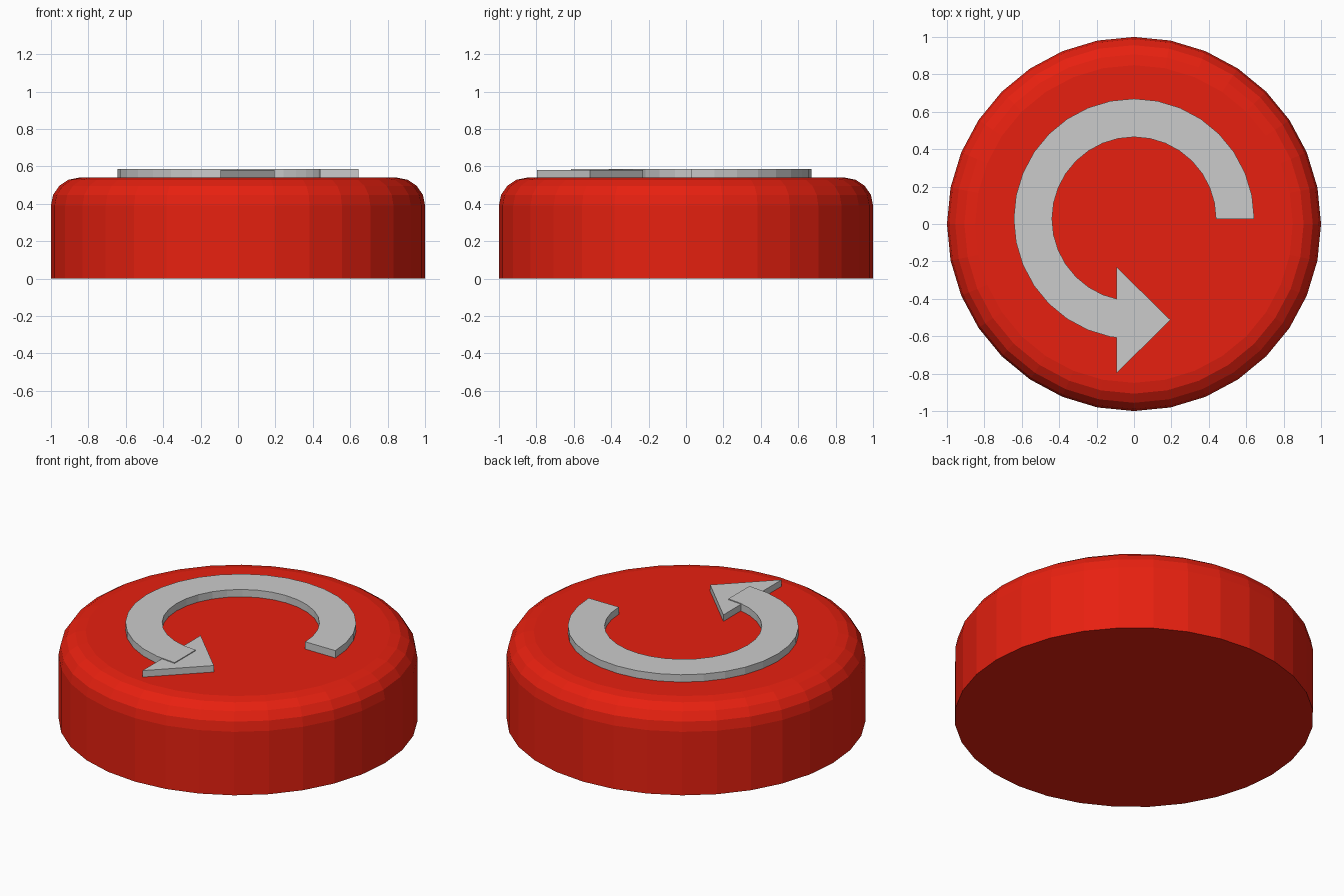
import bpy, bmesh
from math import cos, sin, pi

if "Cube" in bpy.data.objects:
    bpy.data.objects.remove(bpy.data.objects["Cube"])

SIDES = 32


def finish(bm, name):
    bmesh.ops.recalc_face_normals(bm, faces=bm.faces[:])
    mesh = bpy.data.meshes.new(name)
    bm.to_mesh(mesh)
    bm.free()
    obj = bpy.data.objects.new(name, mesh)
    bpy.context.collection.objects.link(obj)
    return obj


def plate(name, outline, z0, z1):
    """Flat outline extruded upwards."""
    bm = bmesh.new()
    face = bm.faces.new([bm.verts.new((x, y, z0)) for x, y in outline])
    ext = bmesh.ops.extrude_face_region(bm, geom=[face], use_keep_orig=True)
    for v in ext["geom"]:
        if isinstance(v, bmesh.types.BMVert):
            v.co.z = z1
    return finish(bm, name)


# Round button body with a rounded top rim
H = 0.54
bm = bmesh.new()
bmesh.ops.create_cone(bm, cap_ends=True, segments=SIDES,
                      radius1=1, radius2=1, depth=H)
bmesh.ops.translate(bm, verts=bm.verts, vec=(0, 0, H / 2))
rim = [e for e in bm.edges if all(v.co.z > H - 0.01 for v in e.verts)]
bmesh.ops.bevel(bm, geom=rim, offset=0.15, offset_type='OFFSET',
                segments=4, profile=0.5, affect='EDGES')
body = finish(bm, "button_body")
red = bpy.data.materials.new("red")
red.diffuse_color = (0.8, 0.0145, 0.005, 1)
red.use_nodes = True
red.node_tree.nodes["Principled BSDF"].inputs["Base Color"].default_value = red.diffuse_color
body.data.materials.append(red)

# Three-quarter ring forming the arrow shaft
CY = 0.027


def arc(r, steps):
    return [(r * cos(2 * pi * i / SIDES), CY + r * sin(2 * pi * i / SIDES))
            for i in steps]


n = SIDES * 3 // 4
plate("arrow_shaft", arc(0.643, range(n + 1)) + arc(0.438, range(n, -1, -1)),
      0.53, 0.585)

# Triangular arrow head, slightly lower than the shaft
plate("arrow_head", [(-0.093, -0.797), (0.195, -0.513), (-0.093, -0.23)],
      0.53, 0.58)
